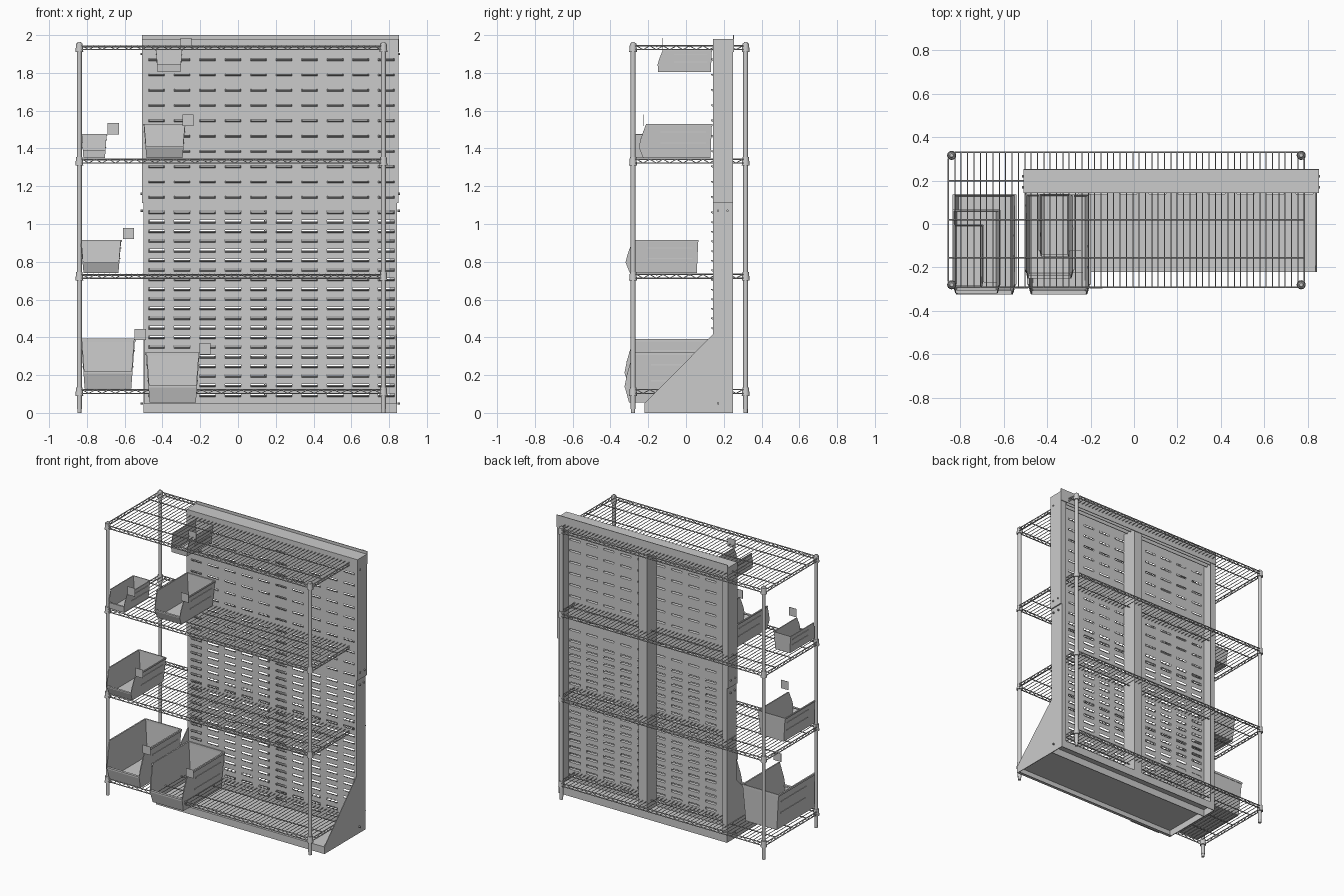
import bpy, bmesh, math
from mathutils import Matrix, Vector

if "Cube" in bpy.data.objects:
    bpy.data.objects.remove(bpy.data.objects["Cube"])


def finish(name, bm, smooth=False):
    bmesh.ops.recalc_face_normals(bm, faces=bm.faces)
    me = bpy.data.meshes.new(name)
    bm.to_mesh(me)
    bm.free()
    ob = bpy.data.objects.new(name, me)
    bpy.context.collection.objects.link(ob)
    if smooth:
        bpy.context.view_layer.objects.active = ob
        ob.select_set(True)
        bpy.ops.object.shade_smooth_by_angle()
        ob.select_set(False)
    return ob


def add_box(bm, x0, x1, y0, y1, z0, z1):
    m = Matrix.Translation(((x0 + x1) / 2, (y0 + y1) / 2, (z0 + z1) / 2)) @ Matrix.Diagonal((x1 - x0, y1 - y0, z1 - z0, 1))
    bmesh.ops.create_cube(bm, size=1, matrix=m)


def boxes(name, *specs):
    bm = bmesh.new()
    for s in specs:
        add_box(bm, *s)
    return finish(name, bm)


def cone(bm, x, y, z0, z1, r0, r1, seg=16):
    bmesh.ops.create_cone(bm, cap_ends=True, segments=seg, radius1=r0, radius2=r1, depth=z1 - z0,
                          matrix=Matrix.Translation((x, y, (z0 + z1) / 2)))


def wires(name, paths, r):
    """paths: list of (points, closed)"""
    cu = bpy.data.curves.new(name, 'CURVE')
    cu.dimensions = '3D'
    cu.bevel_depth = r
    cu.bevel_resolution = 1
    cu.use_fill_caps = True
    for pts, closed in paths:
        sp = cu.splines.new('POLY')
        sp.points.add(len(pts) - 1)
        for p, c in zip(sp.points, pts):
            p.co = (*c, 1)
        sp.use_cyclic_u = closed
    ob = bpy.data.objects.new(name, cu)
    bpy.context.collection.objects.link(ob)
    bpy.context.view_layer.objects.active = ob
    ob.select_set(True)
    bpy.ops.object.convert(target='MESH')
    ob.select_set(False)


# ---- wire shelving: posts, collars, shelves
PX, PY = (-0.84, 0.77), (-0.28, 0.316)
X0, X1, Y0, Y1 = -0.855, 0.785, -0.292, 0.33
SHELVES = (1.945, 1.345, 0.735, 0.125)

bm = bmesh.new()
for x in PX:
    for y in PY:
        cone(bm, x, y, 0.02, 1.955, 0.013, 0.013)
        cone(bm, x, y, 1.955, 1.963, 0.013, 0.008)
        cone(bm, x, y, 0, 0.02, 0.011, 0.011)
finish("shelf_posts", bm, True)

bm = bmesh.new()
for z in SHELVES:
    for x in PX:
        for y in PY:
            cone(bm, x, y, z - 0.035, z + 0.01, 0.021, 0.017)
finish("shelf_collars", bm, True)


def outline(z):
    c = 0.03
    return [(X0 + c, Y0, z), (X1 - c, Y0, z), (X1, Y0 + c, z), (X1, Y1 - c, z),
            (X1 - c, Y1, z), (X0 + c, Y1, z), (X0, Y1 - c, z), (X0, Y0 + c, z)]


def zigzag(a, b, z, step=0.035):
    a, b = Vector(a), Vector(b)
    n = round((b - a).length / step)
    return [(*a.lerp(b, i / n), z - (0.022 if i % 2 else 0.002)) for i in range(n + 1)]


for k, z in enumerate(SHELVES):
    frame = [(outline(z - 0.002), True), (outline(z - 0.022), True)]
    frame += [([(X0, y, z - 0.007), (X1, y, z - 0.007)], False) for y in (-0.155, 0.02, 0.2)]
    wires(f"shelf_frame_{k}", frame, 0.0035)
    c = 0.03
    truss = [zigzag((X0 + c, y), (X1 - c, y), z) for y in (Y0, Y1)]
    truss += [zigzag((x, Y0 + c), (x, Y1 - c), z) for x in (X0, X1)]
    wires(f"shelf_truss_{k}", [(t, False) for t in truss], 0.003)
    n = 55
    xs = [X0 + 0.03 + (X1 - X0 - 0.06) * i / (n - 1) for i in range(n)]
    wires(f"shelf_deck_{k}", [([(x, Y0, z), (x, Y1, z)], False) for x in xs], 0.0023)

# ---- louvred back panel: sheet with slots and raised tabs
L, R, F, B = -0.50, 0.842, 0.142, 0.248
cols = [-0.432 + 0.1352 * i for i in range(10)]
rows = [(0.085 + 0.051 * i, 0.017, 0.011) for i in range(20)]
rows += [(1.135 + 0.081 * i, 0.012, 0.012) for i in range(10)]
xs = [L] + [c + d for c in cols for d in (-0.043, 0.043)] + [R]
zs = [0.0] + [v for z, h, t in rows for v in (z, z + h)] + [1.98]
bm = bmesh.new()
grid = [[bm.verts.new((x, F, z)) for x in xs] for z in zs]
for j in range(len(zs) - 1):
    for i in range(len(xs) - 1):
        if not (i % 2 and j % 2):
            bm.faces.new((grid[j][i], grid[j][i + 1], grid[j + 1][i + 1], grid[j + 1][i]))
finish("louvre_sheet", bm)

bm = bmesh.new()
for z, h, t in rows:
    for c in cols:
        a, b = c - 0.043, c + 0.043
        p = [bm.verts.new(v) for v in ((a, F, z), (b, F, z), (b - 0.006, F - 0.009, z + t * 0.5), (a + 0.006, F - 0.009, z + t * 0.5),
                                       (b - 0.006, F - 0.009, z + t), (a + 0.006, F - 0.009, z + t),
                                       (a, F, z + t), (b, F, z + t))]
        for f in ((0, 1, 2, 3), (3, 2, 4, 5), (0, 3, 5, 6), (1, 7, 4, 2)):
            bm.faces.new([p[i] for i in f])
finish("louvre_tabs", bm)

# ---- frame behind the sheet
T = 0.005
for nm, xa, s in (("left", L, 1), ("right", R, -1)):
    def sx(a, b):
        return tuple(sorted((xa + s * a, xa + s * b)))
    boxes(f"{nm}_upright", (*sx(0, T), F, B, 0, 1.98), (*sx(0, 0.035), B - T, B, 0, 1.98),
          (*sx(-0.009, 0), F, B, 1.11, 1.98))
boxes("centre_stud", (0.137, 0.142, F, B, 0.05, 1.93), (0.2, 0.205, F, B, 0.05, 1.93),
      (0.137, 0.205, B - T, B, 0.05, 1.93))
boxes("top_header", (L - 0.009, R + 0.009, F, B, 1.975, 1.98), (L - 0.009, R + 0.011, B, B + 0.005, 1.91, 2.0),
      (L, R, F + 0.03, F + 0.035, 1.92, 1.98), (L, R, F + 0.065, F + 0.07, 1.92, 1.98))
boxes("bottom_rail", (L, R, B - T, B, 0, 0.05), (L, R, F, B, 0.05, 0.055))

# ---- base deck with lips, and side gussets
boxes("base_deck", (L, R, -0.22, F, 0.046, 0.051), (L, R, -0.22, -0.215, 0, 0.051),
      (L, L + T, -0.22, F, 0, 0.051), (R - T, R, -0.22, F, 0, 0.051),
      (L, R, -0.22, -0.2, 0, 0.004), (L, R, F - 0.005, F, 0, 0.05))
for nm, x in (("left", L), ("right", R - T)):
    bm = bmesh.new()
    f = bm.faces.new([bm.verts.new((x, y, z)) for y, z in ((-0.22, 0.0), (F, 0.0), (F, 0.415), (-0.22, 0.05))])
    ext = bmesh.ops.extrude_face_region(bm, geom=[f])
    bmesh.ops.translate(bm, verts=[v for v in ext["geom"] if isinstance(v, bmesh.types.BMVert)], vec=(T, 0, 0))
    finish(f"{nm}_gusset", bm)
bm = bmesh.new()
for x in (L - 0.009, R + 0.009):
    for y, z in ((0.17, 1.07), (0.22, 1.07), (0.17, 1.16), (0.22, 1.16), (0.17, 0.05), (0.17, 1.9)):
        bmesh.ops.create_cone(bm, cap_ends=True, segments=10, radius1=0.006, radius2=0.006, depth=0.012,
                              matrix=Matrix.Translation((x, y, z)) @ Matrix.Rotation(math.pi / 2, 4, 'Y'))
finish("frame_screws", bm)


# ---- hopper-front storage bins with label cards
def bin_box(i, x0, x1, y0, y1, z0, z1, under, card):
    h, ln, w = z1 - z0, y1 - y0, x1 - x0
    taper, cx = 0.07 * w, (x0 + x1) / 2
    t = 0.022 * w
    prof = [(y1 - 0.02 * ln, z0), (y0 + under * ln, z0), (y0, z0 + 0.32 * h),
            (y0 + 0.025 * ln, z0 + 0.55 * h), (y0 + 0.1 * ln, z1), (y1, z1)]

    def half(z):
        return w / 2 - taper * (z1 - z) / h
    bm = bmesh.new()
    sides = [[bm.verts.new((cx + s * half(z), y, z)) for y, z in prof] for s in (-1, 1)]
    a, b = sides
    for s in sides:
        bm.faces.new(s)
    for p, q in ((0, 1), (1, 2), (5, 0)):
        bm.faces.new((a[p], a[q], b[q], b[p]))
    ob = finish(f"bin_{i}", bm)
    m = ob.modifiers.new("wall", 'SOLIDIFY')
    m.thickness, m.offset = t, -1
    # rims, front lip and side ribs
    rim = []
    for s in (-1, 1):
        def span(z, d0, d1):
            return tuple(sorted((cx + s * (half(z) + d0), cx + s * (half(z) + d1))))
        rim.append((*span(z1, -t, 0.004), y0 + 0.1 * ln, y1, z1 - 0.05 * h, z1))
        zr = z0 + 0.74 * h
        rim.append((*span(zr, -t * 0.5, 0.004), y0 + 0.3 * ln, y1 - 0.08 * ln, zr, zr + 0.03 * h))
        zr = z0 + 0.42 * h
        rim.append((*span(zr, -t * 0.5, 0.004), y0 + 0.3 * ln, y1 - 0.08 * ln, zr, zr + 0.03 * h))
    rim.append((x0, x1, y1 - t, y1 + 0.002, z1 - 0.06 * h, z1))
    zl = z0 + 0.32 * h
    rim.append((cx - half(zl), cx + half(zl), y0, y0 + 0.04 * ln, zl - 0.02 * h, zl + 0.02 * h))
    boxes(f"bin_trim_{i}", *rim)
    lx, lz = card
    boxes(f"label_card_{i}", (lx, lx + 0.06, y0 + 0.025, y0 + 0.027, lz, lz + 0.06))


for i, spec in enumerate([
        (-0.435, -0.295, -0.15, 0.137, 1.805, 1.925, 0.01, (-0.305, 1.925)),
        (-0.50, -0.278, -0.25, 0.137, 1.35, 1.53, 0.06, (-0.295, 1.52)),
        (-0.828, -0.695, -0.295, -0.005, 1.35, 1.475, 0.01, (-0.69, 1.475)),
        (-0.833, -0.618, -0.32, 0.065, 0.74, 0.915, 0.06, (-0.61, 0.92)),
        (-0.832, -0.545, -0.325, 0.137, 0.13, 0.392, 0.05, (-0.548, 0.385)),
        (-0.488, -0.203, -0.325, 0.137, 0.056, 0.32, 0.05, (-0.205, 0.31))]):
    bin_box(i, *spec)
